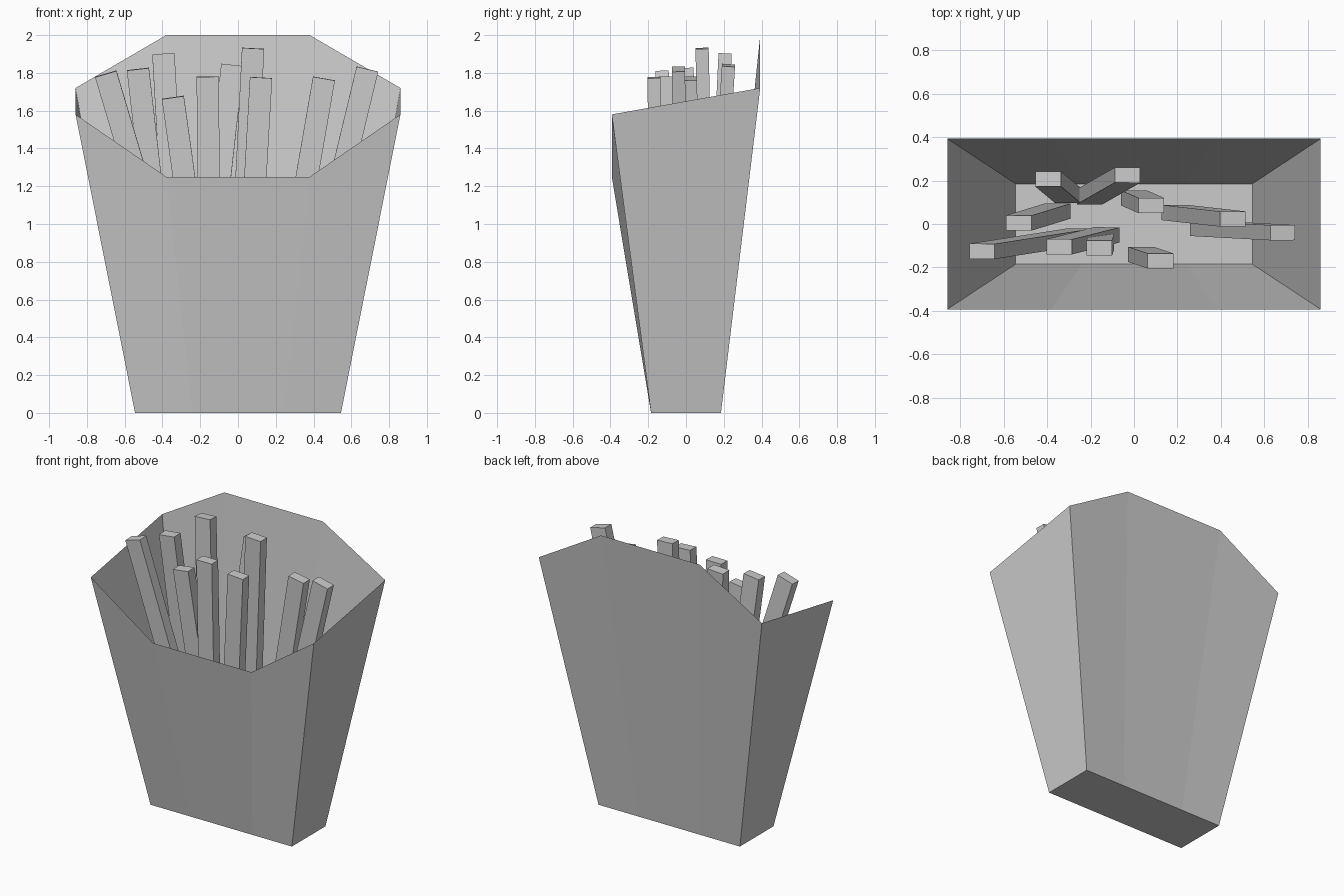
import bpy
import bmesh
import math
from mathutils import Matrix, Vector

if "Cube" in bpy.data.objects:
    bpy.data.objects.remove(bpy.data.objects["Cube"])


def add_object(name, bm):
    bmesh.ops.recalc_face_normals(bm, faces=bm.faces)
    mesh = bpy.data.meshes.new(name)
    bm.to_mesh(mesh)
    bm.free()
    obj = bpy.data.objects.new(name, mesh)
    bpy.context.collection.objects.link(obj)
    return obj


# Open paper carton: flared walls, dipped front rim, raised back rim
BASE_X, BASE_Y = 0.545, 0.185
RIM_X, RIM_Y = 0.86, 0.393
BASE_FOLD, RIM_FOLD = 0.24, 0.38

bm = bmesh.new()


def panel(side, corner_z, fold_z):
    base = [bm.verts.new((x, side * BASE_Y, 0))
            for x in (-BASE_X, -BASE_FOLD, BASE_FOLD, BASE_X)]
    rim = [bm.verts.new((x, side * RIM_Y, z))
           for x, z in ((-RIM_X, corner_z), (-RIM_FOLD, fold_z),
                        (RIM_FOLD, fold_z), (RIM_X, corner_z))]
    for i in range(3):
        bm.faces.new((base[i], base[i + 1], rim[i + 1], rim[i]))
    return base, rim


front_base, front_rim = panel(-1, 1.58, 1.25)
back_base, back_rim = panel(1, 1.72, 2.0)
for i in (0, -1):
    bm.faces.new((front_base[i], back_base[i], back_rim[i], front_rim[i]))
bm.faces.new(front_base + back_base[::-1])
add_object("carton", bm)

# Fries: top centre (x, y, z), then sideways shift (x, y) down to the lower end
FRY_SIZE = (0.118, 0.07, 1.58)
fries = [
    ((-0.70, -0.126, 1.795), (0.45, 0.07)),
    ((-0.53, 0.005, 1.82), (0.18, 0.055)),
    ((-0.395, 0.207, 1.90), (0.09, -0.075)),
    ((-0.345, -0.105, 1.67), (0.22, 0.055)),
    ((-0.16, -0.11, 1.78), (0.01, 0.03)),
    ((0.122, -0.17, 1.775), (-0.09, 0.03)),
    ((0.08, 0.085, 1.93), (-0.08, 0.035)),
    ((-0.03, 0.225, 1.84), (-0.175, -0.10)),
    ((0.455, 0.023, 1.77), (-0.27, 0.03)),
    ((0.685, -0.04, 1.82), (-0.37, 0.02)),
]
for n, (top, shift) in enumerate(fries, 1):
    length = FRY_SIZE[2]
    drop = math.sqrt(length ** 2 - shift[0] ** 2 - shift[1] ** 2)
    up = Vector((-shift[0], -shift[1], drop)).normalized()
    depth = up.cross(Vector((1, 0, 0))).normalized()
    width = depth.cross(up)
    turn = Matrix((width, depth, up)).transposed().to_4x4()
    place = Matrix.Translation(Vector(top) - up * length / 2)
    fry = bmesh.new()
    bmesh.ops.create_cube(fry, size=1)
    bmesh.ops.scale(fry, vec=FRY_SIZE, verts=fry.verts)
    bmesh.ops.transform(fry, matrix=place @ turn, verts=fry.verts)
    add_object(f"fry_{n}", fry)
